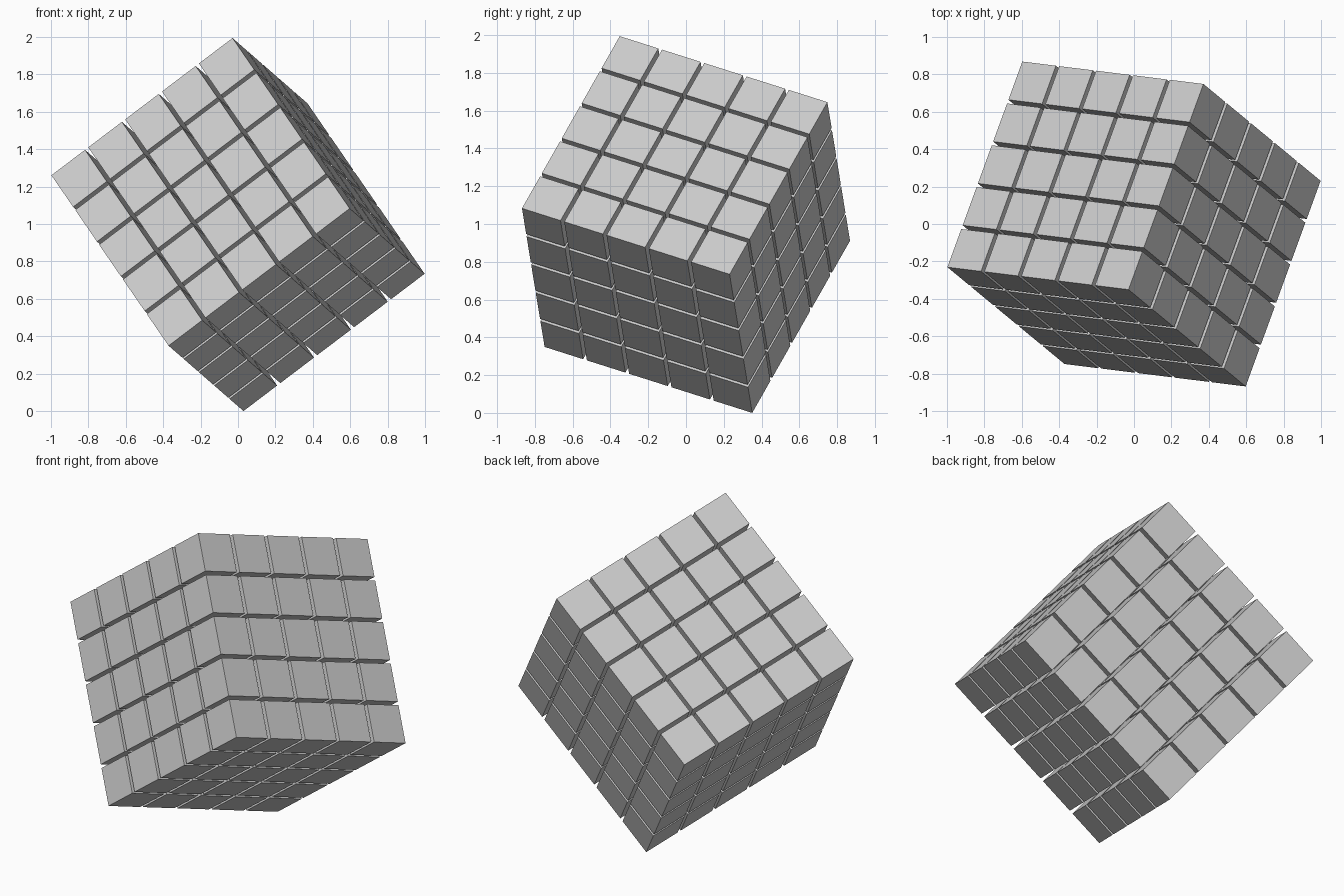
import bpy, bmesh
from mathutils import Matrix, Vector

if "Cube" in bpy.data.objects:
    bpy.data.objects.remove(bpy.data.objects["Cube"])

N = 5            # blocks along each edge
SIDE = 1.221     # full edge length of the big cube
GAP = 0.022      # slit between neighbouring blocks
PITCH = (SIDE + GAP) / N
CELL = PITCH - GAP

# Orientation: cube axes of the tilted block stack
a = Vector((-0.97, 0.12, -0.735)).normalized()
b = Vector((0.40, 1.10, -0.35))
b = (b - a * b.dot(a)).normalized()
c = a.cross(b)
rot = Matrix((a, b, c)).transposed()

# Lift so the lowest corner touches the ground
half_height = SIDE / 2 * (abs(a.z) + abs(b.z) + abs(c.z))
place = Matrix.Translation((0, 0, half_height)) @ rot.to_4x4()

grey = bpy.data.materials.new("light grey")
grey.diffuse_color = (0.6, 0.6, 0.6, 1)
grey.use_nodes = True
grey.node_tree.nodes["Principled BSDF"].inputs["Base Color"].default_value = grey.diffuse_color

# Grid of separate small blocks
bm = bmesh.new()
for i in range(N):
    for j in range(N):
        for k in range(N):
            pos = Vector((i, j, k)) * PITCH - Vector((1, 1, 1)) * PITCH * (N - 1) / 2
            bmesh.ops.create_cube(bm, size=CELL, matrix=place @ Matrix.Translation(pos))
mesh = bpy.data.meshes.new("block_grid")
bm.to_mesh(mesh)
bm.free()
mesh.materials.append(grey)
bpy.context.collection.objects.link(bpy.data.objects.new("block_grid", mesh))
